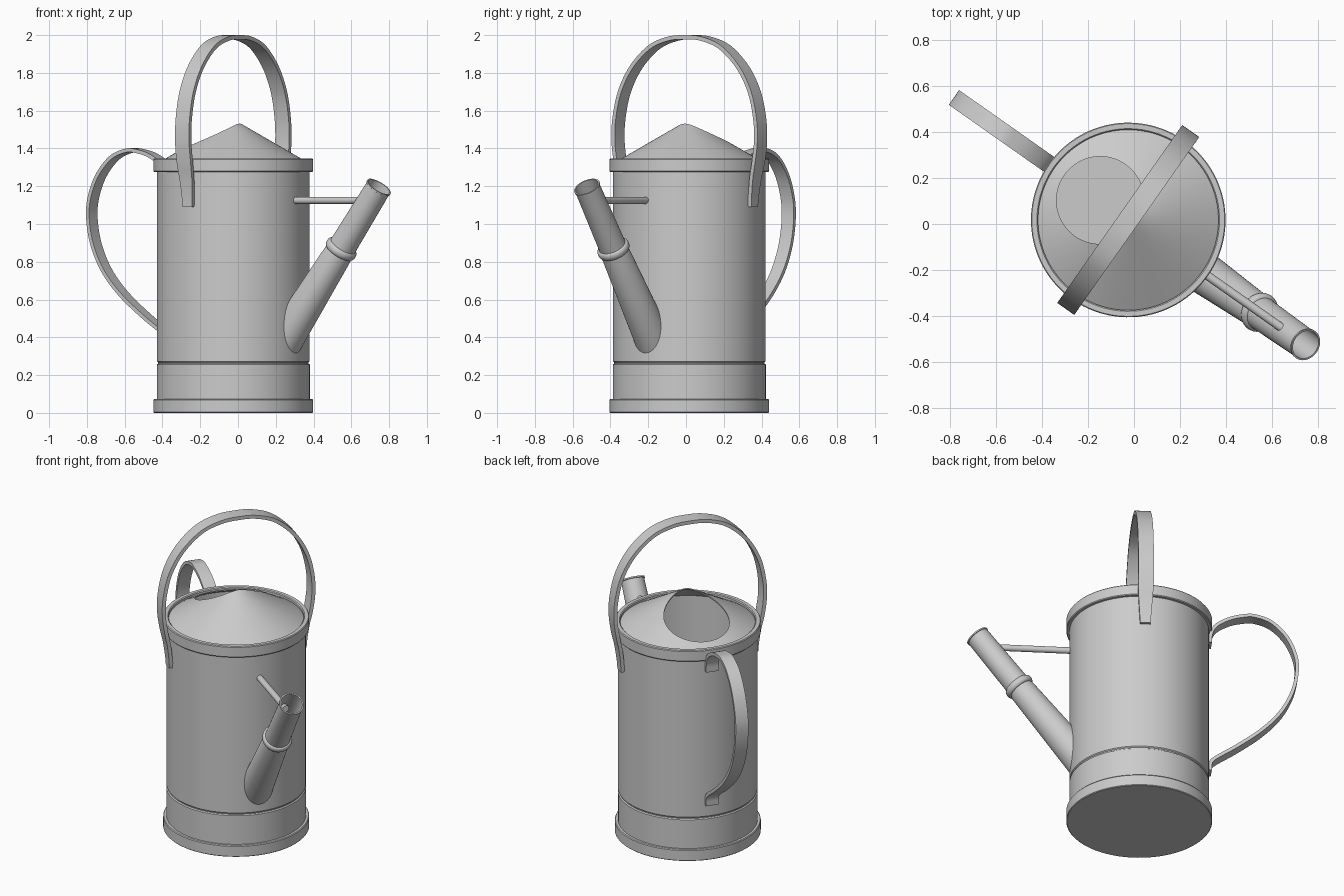
import bpy, bmesh, math
from mathutils import Vector, Matrix

if "Cube" in bpy.data.objects:
    bpy.data.objects.remove(bpy.data.objects["Cube"])

# everything is built with the spout along +x, then turned into place
PLACE = Matrix.Translation((-0.025, 0.0175, 0)) @ Matrix.Rotation(math.radians(-35.1), 4, 'Z')
N = 96


def finish(name, bm, angle=35):
    bmesh.ops.recalc_face_normals(bm, faces=bm.faces)
    bm.transform(PLACE)
    me = bpy.data.meshes.new(name)
    bm.to_mesh(me)
    bm.free()
    ob = bpy.data.objects.new(name, me)
    bpy.context.collection.objects.link(ob)
    bpy.ops.object.select_all(action='DESELECT')
    ob.select_set(True)
    bpy.context.view_layer.objects.active = ob
    bpy.ops.object.shade_smooth_by_angle(angle=math.radians(angle))
    return ob


def skin(name, loops, cap=False, close=False):
    """Bridge a list of point loops with quads."""
    bm = bmesh.new()
    rows = [[bm.verts.new(p) for p in loop] for loop in loops]
    n = len(rows[0])
    pairs = list(zip(rows, rows[1:])) + ([(rows[-1], rows[0])] if close else [])
    for a, b in pairs:
        for i in range(n):
            j = (i + 1) % n
            bm.faces.new((a[i], a[j], b[j], b[i]))
    if cap:
        bm.faces.new(rows[0])
        bm.faces.new(rows[-1])
    return finish(name, bm)


def circle(r, z, n=N, cx=0):
    return [Vector((cx + r * math.cos(2 * math.pi * i / n), r * math.sin(2 * math.pi * i / n), z))
            for i in range(n)]


def smooth_path(pts, steps=6):
    """Catmull-Rom through tuples."""
    v = [Vector(p) for p in pts]
    v = [2 * v[0] - v[1]] + v + [2 * v[-1] - v[-2]]
    out = []
    for k in range(1, len(v) - 2):
        a, b, c, d = v[k - 1:k + 3]
        for s in range(steps):
            t = s / steps
            out.append(0.5 * (2 * b + (c - a) * t + (2 * a - 5 * b + 4 * c - d) * t * t
                              + (3 * b - a - 3 * c + d) * t ** 3))
    return out + [v[-2]]


def strap(name, pts, out_dir, thick):
    """Flat band along (distance, z, width) points in the plane of out_dir and z."""
    side = out_dir.cross(Vector((0, 0, 1)))
    path = smooth_path(pts)
    loops = []
    for i, p in enumerate(path):
        t = path[min(i + 1, len(path) - 1)] - path[max(i - 1, 0)]
        nrm = (out_dir * -t.y + Vector((0, 0, t.x))).normalized() * thick / 2
        c = out_dir * p.x + Vector((0, 0, p.y))
        w = side * p.z / 2
        loops.append([c + nrm + w, c + nrm - w, c - nrm - w, c - nrm + w])
    return skin(name, loops, cap=True)


# hollow body with base band, groove and top rim
profile = [(0.419, 0), (0.423, 0.004), (0.423, 0.068), (0.419, 0.073), (0.405, 0.073),
           (0.405, 0.256), (0.398, 0.261), (0.398, 0.267), (0.404, 0.273), (0.404, 1.275),
           (0.419, 1.275), (0.423, 1.28), (0.423, 1.341), (0.419, 1.346), (0.397, 1.346),
           (0.392, 1.341), (0.392, 0.02)]
skin("body", [circle(r, z) for r, z in profile], cap=True)

# conical lid with an offset round filling hole
hole, edge = circle(0.19, 0, cx=-0.149), circle(0.394, 0)
loops = []
for s in range(9):
    row = [a.lerp(b, s / 8) for a, b in zip(hole, edge)]
    loops.append([Vector((p.x, p.y, 1.555 - 0.58 * math.hypot(p.x, p.y))) for p in row])
under = [[p - Vector((0, 0, 0.008)) for p in row] for row in reversed(loops)]
skin("lid", loops + under, close=True)

# spout: hollow tapered tube with bead, base fitted to the body wall
mouth = Vector((0.943, 0, 1.197))
axis = Vector((0.597, 0, 0.802)).normalized()
across = Vector((0, 1, 0))
up = axis.cross(across)


def spout_ring(d, r, fit=False, n=48):
    ring = []
    for i in range(n):
        a = 2 * math.pi * i / n
        p = mouth - axis * d + across * (r * math.cos(a)) + up * (r * math.sin(a))
        if fit:
            p += axis * ((math.sqrt(0.398 ** 2 - p.y ** 2) - p.x) / axis.x)
        ring.append(p)
    return ring


loops = [spout_ring(0.9, 0.093, True), spout_ring(0.445, 0.077)]
for k in range(9):
    a = math.pi * k / 8
    loops.append(spout_ring(0.41 + 0.022 * math.cos(a), 0.074 + 0.014 * math.sin(a)))
loops += [spout_ring(0.37, 0.073), spout_ring(0.01, 0.068), spout_ring(0.008, 0.072),
          spout_ring(0, 0.072), spout_ring(0, 0.064), spout_ring(0.4, 0.067),
          spout_ring(0.9, 0.085, True)]
skin("spout", loops, close=True)

# brace rod between body and spout
skin("spout_brace", [[Vector((x, p.x, 1.125 + p.y)) for p in circle(0.019, 0, 20)]
                     for x in (0.395, 0.85)], cap=True)

# carrying handle arching over the top, mirrored from one half
half = [(0.412, 1.09, 0.06), (0.416, 1.15, 0.068), (0.428, 1.24, 0.08), (0.447, 1.33, 0.09),
        (0.461, 1.44, 0.09), (0.455, 1.56, 0.09), (0.42, 1.70, 0.09), (0.345, 1.83, 0.09),
        (0.23, 1.935, 0.09), (0.11, 1.98, 0.09)]
strap("top_handle", half + [(0, 1.989, 0.09)] + [(-s, z, w) for s, z, w in reversed(half)],
      Vector((0, 1, 0)), 0.022)

# back handle
back = [(0.41, 1.20), (0.415, 1.26), (0.445, 1.315), (0.52, 1.362), (0.6, 1.385), (0.67, 1.389),
        (0.77, 1.35), (0.86, 1.25), (0.91, 1.12), (0.912, 1.0), (0.88, 0.87), (0.81, 0.74),
        (0.7, 0.62), (0.56, 0.51), (0.45, 0.435), (0.415, 0.40), (0.409, 0.345)]
strap("back_handle", [(s, z, 0.078) for s, z in back], Vector((-1, 0, 0)), 0.02)
